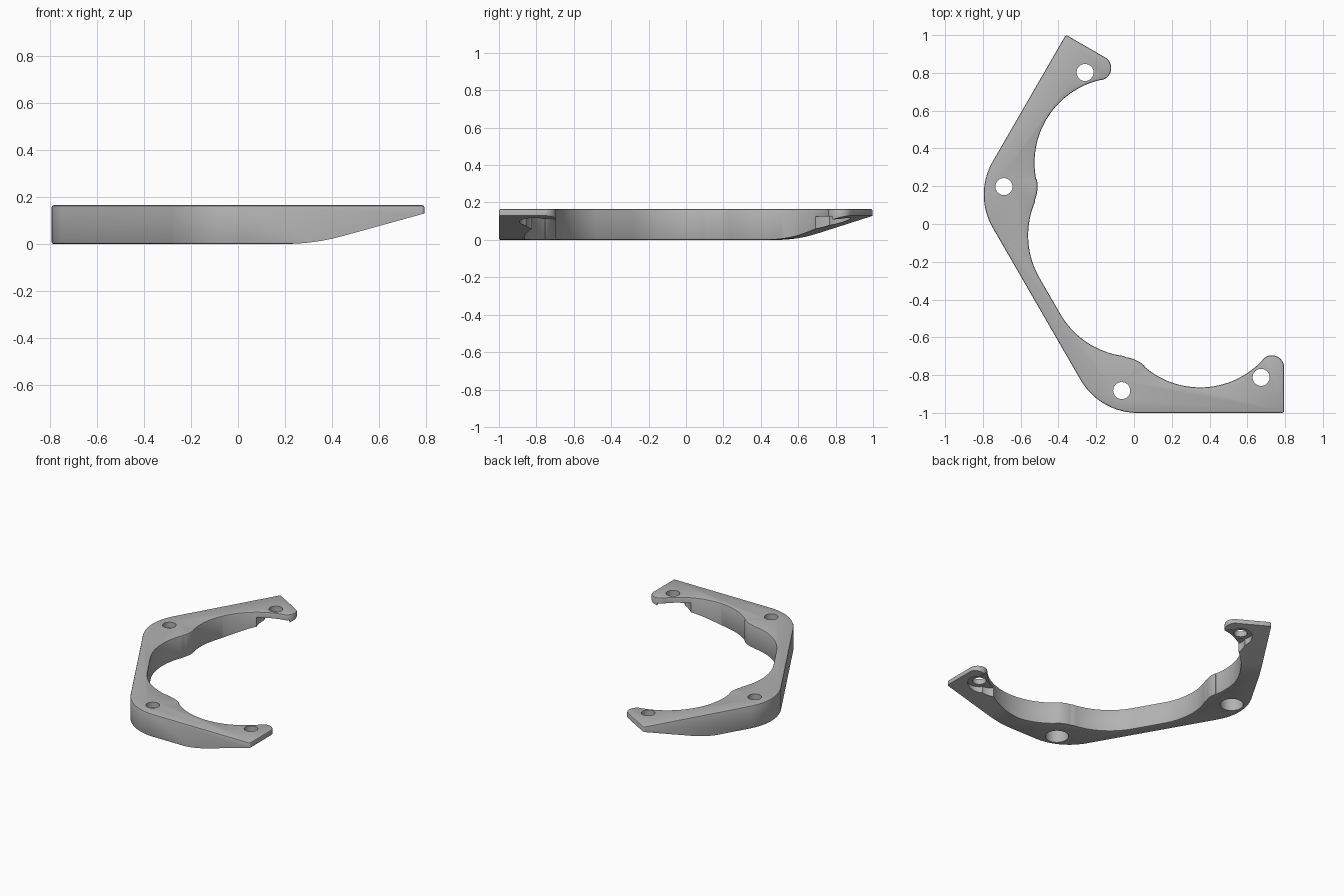
import bpy, bmesh
from math import cos, sin, radians
from mathutils import Matrix, Vector

if "Cube" in bpy.data.objects:
    bpy.data.objects.remove(bpy.data.objects["Cube"], do_unlink=True)

HEIGHT = 0.165
ROOF = 0.125
BOSS = (-0.065, -0.882)
TIP = (0.673, -0.812)

# Reflection that turns one arm into the other: line at 30 degrees through PIVOT
PIVOT = Vector((0.2155, 0, 0))
NORMAL = Vector((-sin(radians(30)), cos(radians(30)), 0))
MIRROR = (Matrix.Translation(PIVOT) @ Matrix.Scale(-1, 4, NORMAL)
          @ Matrix.Translation(-PIVOT))


def arc(centre, r, a0, a1, n):
    angles = [radians(a0 + (a1 - a0) * i / n) for i in range(n + 1)]
    return [Vector((centre[0] + r * cos(a), centre[1] + r * sin(a), 0)) for a in angles]


def prism(name, points, offset, mirrored=False, rim=0):
    """Extrude a closed outline by offset, optionally rounding its rims."""
    bm = bmesh.new()
    face = bm.faces.new([bm.verts.new(p) for p in points])
    out = bmesh.ops.extrude_face_region(bm, geom=[face])
    moved = [v for v in out["geom"] if isinstance(v, bmesh.types.BMVert)]
    bmesh.ops.translate(bm, vec=offset, verts=moved)
    if rim:
        edges = [e for e in bm.edges if abs(e.verts[0].co.z - e.verts[1].co.z) < 1e-5]
        bmesh.ops.bevel(bm, geom=edges, offset=rim, segments=2, profile=0.5,
                        affect='EDGES')
    if mirrored:
        bmesh.ops.transform(bm, matrix=MIRROR, verts=bm.verts)
    bmesh.ops.recalc_face_normals(bm, faces=bm.faces)
    mesh = bpy.data.meshes.new(name)
    bm.to_mesh(mesh)
    bm.free()
    obj = bpy.data.objects.new(name, mesh)
    bpy.context.collection.objects.link(obj)
    return obj


def cut(body, cutter):
    """Subtract a cutter from the body, then discard the cutter."""
    cutter.hide_render = True
    bpy.context.view_layer.objects.active = body
    mod = body.modifiers.new("cut", 'BOOLEAN')
    mod.operation = 'DIFFERENCE'
    mod.solver = 'EXACT'
    mod.object = cutter
    bpy.ops.object.modifier_apply(modifier=mod.name)
    bpy.data.objects.remove(cutter, do_unlink=True)


# Outline of one arm: outer corner, end corner, ear, big scallop, boss, inner sweep
half = (arc((0.02, -0.65), 0.35, 210, 270, 20)
        + arc((0.783, -0.988), 0.012, 270, 360, 4)
        + arc((0.73, -0.76), 0.065, 0, 137, 14)
        + arc((0.35, -0.415), 0.45, 317, 229, 32)
        + arc(BOSS, 0.178, 47, 83, 10)
        + arc((0, -0.252), 0.45, 263, 210, 20))
outline = half + [MIRROR @ p for p in reversed(half)]
bracket = prism("bracket", outline, (0, 0, HEIGHT), rim=0.008)

# Underside ramp profile, seen from the front
R = 0.926
ramp = [Vector((0.2 + R * sin(radians(a)), -1.2, R * (1 - cos(radians(a)))))
        for a in [15.5 * i / 8 for i in range(9)]]
ramp += [Vector((0.995, -1.2, 0.185)), Vector((0.995, -1.2, -0.2)),
         Vector((0.2, -1.2, -0.2))]


def bore(centre, r, top, flip):
    points = [p - Vector((0, 0, 0.1)) for p in arc(centre, r, 0, 360, 40)[:-1]]
    cut(bracket, prism("bore", points, (0, 0, top + 0.1), flip))


# Ramp, screw holes, counterbores and open pocket on each arm
for flip in (False, True):
    cut(bracket, prism("ramp", ramp, (0, 0.8, 0), flip))
    for hole in (BOSS, TIP):
        bore(hole, 0.078, ROOF, flip)
        bore(hole, 0.045, HEIGHT + 0.1, flip)
    bore((TIP[0] - 0.057, TIP[1] + 0.07), 0.113, ROOF - 0.0005, flip)

# Grey finish
grey = bpy.data.materials.new("grey")
grey.use_nodes = True
colour = (0.45, 0.45, 0.45, 1)
grey.diffuse_color = colour
grey.node_tree.nodes["Principled BSDF"].inputs["Base Color"].default_value = colour
bracket.data.materials.clear()
bracket.data.materials.append(grey)

bpy.ops.object.select_all(action='DESELECT')
bracket.select_set(True)
bpy.context.view_layer.objects.active = bracket
bpy.ops.object.shade_smooth_by_angle(angle=radians(25))
